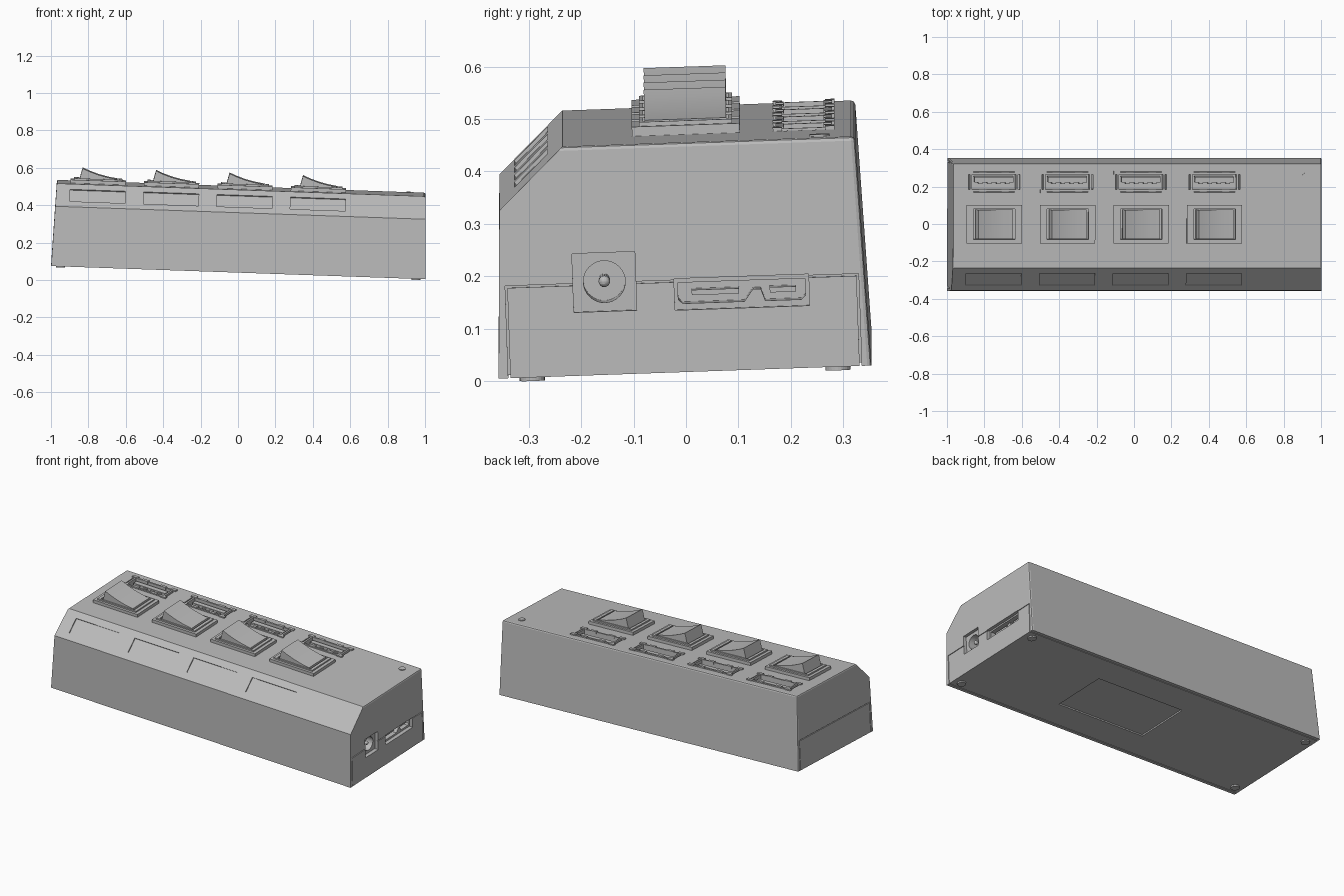
import bpy, bmesh, math
from mathutils import Matrix, Vector

if "Cube" in bpy.data.objects:
    bpy.data.objects.remove(bpy.data.objects["Cube"], do_unlink=True)

grey = bpy.data.materials.new("plain_grey")
grey.use_nodes = True
GREY = (0.5, 0.5, 0.5, 1)
grey.diffuse_color = GREY
grey.node_tree.nodes["Principled BSDF"].inputs["Base Color"].default_value = GREY

# The whole hub rests slightly tilted about both axes
TILT = Matrix.Rotation(0.035, 4, 'Y') @ Matrix.Rotation(0.035, 4, 'X')
TOP, BASE = 0.49, 0.052
PORT_X = [-0.766 + 0.393 * i for i in range(4)]


def box(bm, centre, size, rot=Matrix()):
    m = Matrix.Translation(centre) @ rot @ Matrix.Diagonal((*size, 1))
    bmesh.ops.create_cube(bm, size=1, matrix=m)


def cylinder(bm, centre, radius, depth, axis='Z', segments=32):
    rot = Matrix.Rotation(math.pi / 2, 4, 'Y') if axis == 'X' else Matrix()
    bmesh.ops.create_cone(bm, cap_ends=True, segments=segments, radius1=radius,
                          radius2=radius, depth=depth,
                          matrix=Matrix.Translation(centre) @ rot)


def prism(bm, points, lo, hi, axis='X'):
    """Extrude a profile in (y, z) along x, or in (x, z) along y."""
    place = (lambda a, b, t: (t, a, b)) if axis == 'X' else (lambda a, b, t: (a, t, b))
    ends = [[bm.verts.new(place(a, b, t)) for a, b in points] for t in (lo, hi)]
    faces = [bm.faces.new(e) for e in ends]
    n = len(points)
    for i in range(n):
        j = (i + 1) % n
        faces.append(bm.faces.new((ends[0][i], ends[0][j], ends[1][j], ends[1][i])))
    bmesh.ops.recalc_face_normals(bm, faces=faces)


def ring(bm, cx, cy, outer, inner, lo, hi):
    """Rectangular frame between two heights."""
    loops = []
    for (w, d), z in ((outer, lo), (outer, hi), (inner, hi), (inner, lo)):
        loops.append([bm.verts.new((cx + sx * w / 2, cy + sy * d / 2, z))
                      for sx, sy in ((-1, -1), (1, -1), (1, 1), (-1, 1))])
    faces = []
    for k in range(4):
        a, b = loops[k], loops[(k + 1) % 4]
        for i in range(4):
            j = (i + 1) % 4
            faces.append(bm.faces.new((a[i], a[j], b[j], b[i])))
    bmesh.ops.recalc_face_normals(bm, faces=faces)


def make(name, bm):
    mesh = bpy.data.meshes.new(name)
    bm.to_mesh(mesh)
    bm.free()
    mesh.materials.append(grey)
    ob = bpy.data.objects.new(name, mesh)
    ob.matrix_world = TILT
    bpy.context.collection.objects.link(ob)
    return ob


def cut(ob, bm):
    """Subtract a temporary cutter and bake the result."""
    cutter = make("cutter", bm)
    mod = ob.modifiers.new("cut", 'BOOLEAN')
    mod.operation, mod.solver, mod.object = 'DIFFERENCE', 'EXACT', cutter
    graph = bpy.context.evaluated_depsgraph_get()
    ob.data = bpy.data.meshes.new_from_object(ob.evaluated_get(graph))
    ob.modifiers.clear()
    bpy.data.objects.remove(cutter, do_unlink=True)


# Housing: drafted block with a sloping front shoulder and softened top edges
bm = bmesh.new()
prism(bm, [(-0.356, BASE), (0.356, BASE), (0.34, TOP), (-0.219, TOP), (-0.3435, 0.372)], -1, 1)
for v in bm.verts:
    v.co.x *= 1.001 - 0.034 * (v.co.z - BASE)
soft = [e for e in bm.edges if max(v.co.z for v in e.verts) > TOP - 0.01
        and not all(v.co.y < -0.2 for v in e.verts)]
bmesh.ops.bevel(bm, geom=soft, offset=0.008, segments=2, affect='EDGES', profile=0.5)
housing = make("housing", bm)

# Seams of the bottom lid: an arch on each end and a line round the underside
bm = bmesh.new()
y, z, g = 0.3375, 0.228, 0.004
arch = [(-y, 0), (-y, z), (y, z), (y, 0), (y - g, 0), (y - g, z - g), (-y + g, z - g), (-y + g, 0)]
for s in (-1, 1):
    prism(bm, arch, s * 0.988, s * 1.03)
cut(housing, bm)
bm = bmesh.new()
for s in (-1, 1):
    box(bm, (0, s * (y - g / 2), BASE), (1.98, g, 0.012))
cut(housing, bm)

# Openings: label recesses, port wells, end sockets and underside label
bm = bmesh.new()
slope = Matrix.Rotation(math.atan2(0.118, 0.1245), 4, 'X')
for x in PORT_X:
    box(bm, (x, -0.281, 0.431), (0.295, 0.09, 0.012), slope)
    box(bm, (x, 0.242, TOP), (0.275, 0.11, 0.3))
box(bm, (0.09, 0, BASE), (0.58, 0.33, 0.016))
box(bm, (1, -0.148, 0.229), (0.3, 0.12, 0.112))
box(bm, (1, 0.1135, 0.2005), (0.3, 0.257, 0.06))
cut(housing, bm)

# Power socket with a round bore and centre pin
bm = bmesh.new()
box(bm, (0.91, -0.148, 0.229), (0.13, 0.12, 0.112))
power_socket = make("power_socket", bm)
bm = bmesh.new()
cylinder(bm, (0.96, -0.148, 0.229), 0.04, 0.2, 'X')
cut(power_socket, bm)
bm = bmesh.new()
cylinder(bm, (0.905, -0.148, 0.229), 0.011, 0.11, 'X', 16)
bmesh.ops.create_uvsphere(bm, u_segments=16, v_segments=8, radius=0.011,
                          matrix=Matrix.Translation((0.96, -0.148, 0.229)))
power_pin = make("power_pin", bm)

# Data socket: wide and narrow chambers joined by a neck, each with a tongue
bm = bmesh.new()
box(bm, (0.91, 0.1135, 0.2005), (0.13, 0.257, 0.06))
data_socket = make("data_socket", bm)
bm = bmesh.new()
outline = [(0, 0.182), (-0.008, 0.19), (-0.008, 0.222), (0.235, 0.222), (0.235, 0.19),
           (0.227, 0.182), (0.158, 0.182), (0.15, 0.205), (0.135, 0.205), (0.118, 0.182)]
prism(bm, outline, 0.88, 1.05)
cut(data_socket, bm)
bm = bmesh.new()
for yc, w in ((0.063, 0.09), (0.192, 0.05)):
    box(bm, (0.92, yc, 0.202), (0.09, w, 0.01))
make("data_tongues", bm)

# Four upright ports: metal sleeve, corner tabs, tongue and contacts
for i, x in enumerate(PORT_X, 1):
    bm = bmesh.new()
    ring(bm, x, 0.242, (0.256, 0.1), (0.236, 0.08), 0.345, TOP + 0.004)
    for sx in (-1, 1):
        for sy in (-1, 1):
            box(bm, (x + sx * 0.128, 0.242 + sy * 0.05, TOP), (0.036, 0.018, 0.014))
        for sy in (-1, 1):
            box(bm, (x + sx * 0.06, 0.242 + sy * 0.046, TOP), (0.04, 0.016, 0.014))
    make(f"port_sleeve_{i}", bm)
    bm = bmesh.new()
    box(bm, (x, 0.254, 0.415), (0.21, 0.028, 0.14))
    for k in range(4):
        box(bm, (x - 0.072 + 0.048 * k, 0.236, 0.415), (0.022, 0.01, 0.13))
    make(f"port_tongue_{i}", bm)

# Four rocker switches in stepped bezels
rocker_side = [(-0.1, 0), (-0.1, 0.02), (-0.085, 0.08), (-0.05, 0.065), (0, 0.048),
               (0.05, 0.036), (0.1, 0.028), (0.1, 0)]
for i, x in enumerate(PORT_X, 1):
    bm = bmesh.new()
    ring(bm, x, 0.017, (0.296, 0.206), (0.256, 0.176), TOP - 0.002, TOP + 0.018)
    ring(bm, x, 0.017, (0.258, 0.178), (0.222, 0.162), TOP - 0.002, TOP + 0.026)
    make(f"switch_bezel_{i}", bm)
    bm = bmesh.new()
    prism(bm, [(x + a, TOP + b) for a, b in rocker_side], -0.061, 0.095, 'Y')
    rocker = make(f"switch_rocker_{i}", bm)
    for p in rocker.data.polygons:
        p.use_smooth = p.normal.z > 0.8 and p.normal.x > 0

# Indicator light
bm = bmesh.new()
cylinder(bm, (0.902, 0.272, TOP), 0.019, 0.008)
make("indicator_light", bm)

# Low feet at the corners
bm = bmesh.new()
for sx in (-1, 1):
    for sy in (-1, 1):
        cylinder(bm, (sx * 0.95, sy * 0.292, BASE - 0.003), 0.024, 0.01, 'Z', 24)
make("feet", bm)
